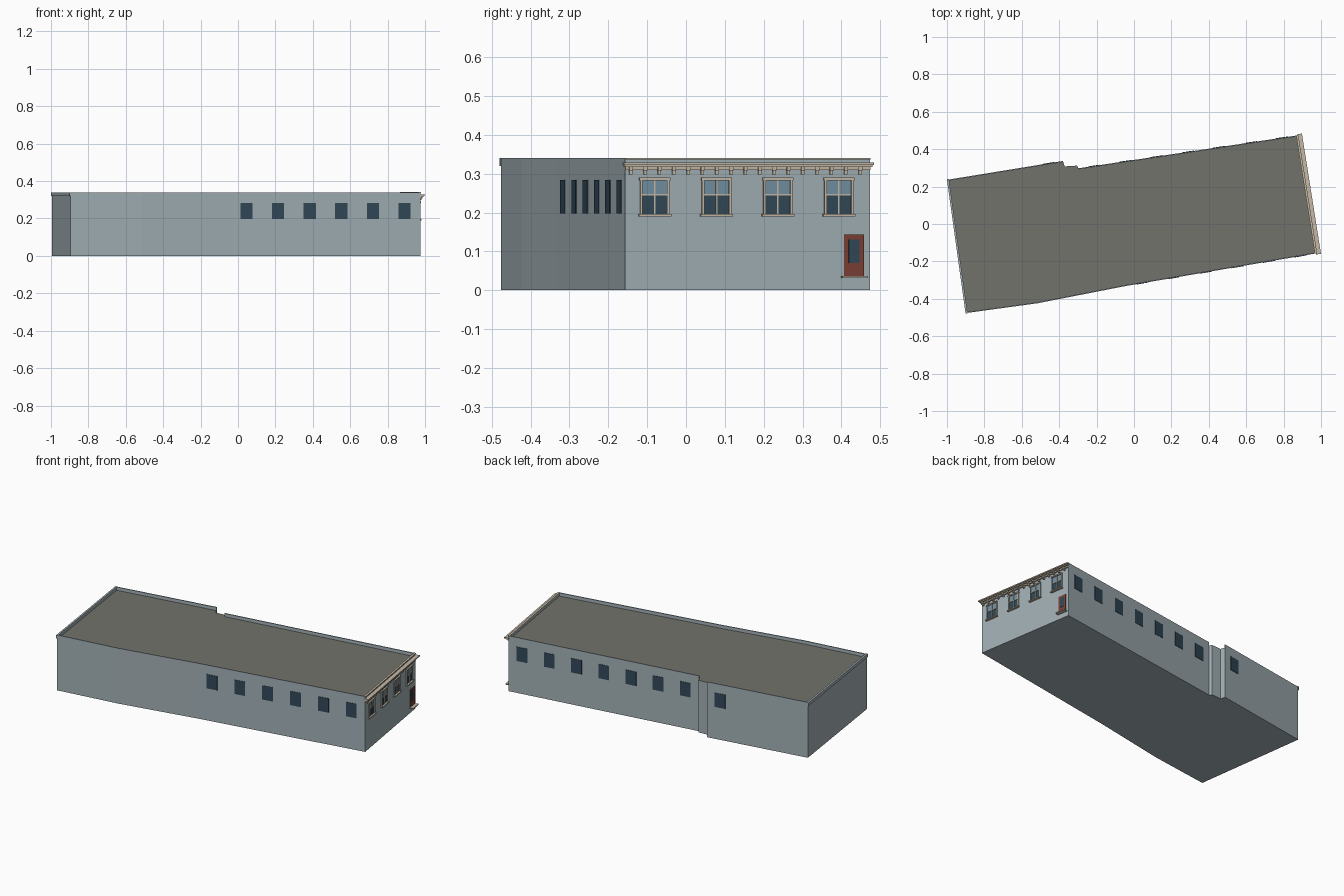
import bpy, bmesh
from mathutils import Vector, Matrix

if "Cube" in bpy.data.objects:
    bpy.data.objects.remove(bpy.data.objects["Cube"])

def mat(name, c):
    m = bpy.data.materials.new(name)
    m.diffuse_color = (*c, 1)
    m.use_nodes = True
    m.node_tree.nodes["Principled BSDF"].inputs["Base Color"].default_value = m.diffuse_color
    return m

WALL = mat("wall_paint", (0.36, 0.43, 0.46))
ROOF = mat("roofing", (0.17, 0.17, 0.15))
TRIM = mat("trim_paint", (0.55, 0.48, 0.38))
DARK = mat("dark_glass", (0.03, 0.065, 0.095))
PALE = mat("pale_glass", (0.17, 0.28, 0.36))
RED = mat("door_paint", (0.20, 0.05, 0.035))

# Footprint, counter-clockwise from the south-west corner
P = [Vector((*p, 0)) for p in [
    (-0.896, -0.476), (-0.516, -0.424), (-0.04, -0.331), (0.975, -0.157),
    (0.875, 0.474), (-0.297, 0.298), (-0.305, 0.312), (-0.37, 0.308),
    (-0.38, 0.337), (-0.995, 0.237)]]
ROOF_Z, TOP_Z = 0.32, 0.34

def finish(name, bm, mats):
    me = bpy.data.meshes.new(name)
    bmesh.ops.recalc_face_normals(bm, faces=bm.faces[:])
    bm.to_mesh(me)
    bm.free()
    for m in mats:
        me.materials.append(m)
    ob = bpy.data.objects.new(name, me)
    bpy.context.collection.objects.link(ob)
    return ob

class Side:
    """Local frame of a wall: s along it, o outwards, z up."""
    def __init__(self, i):
        self.a, b = P[i], P[(i + 1) % len(P)]
        self.len = (b - self.a).length
        self.d = (b - self.a).normalized()
        self.n = Vector((self.d.y, -self.d.x, 0))

    def at_y(self, y):
        return (y - self.a.y) / self.d.y

    def boxes(self, name, m, items):
        # each item: s0, s1, o0, o1, z0, z1
        bm = bmesh.new()
        for s0, s1, o0, o1, z0, z1 in items:
            c = self.a + self.d * (s0 + s1) / 2 + self.n * (o0 + o1) / 2
            c.z = (z0 + z1) / 2
            rot = Matrix((self.d, self.n, (0, 0, 1))).transposed().to_4x4()
            size = Matrix.Diagonal((s1 - s0, o1 - o0, z1 - z0, 1))
            bmesh.ops.create_cube(bm, size=1, matrix=Matrix.Translation(c) @ rot @ size)
        return finish(name, bm, [m])

# Main block with a flat roof
bm = bmesh.new()
low = [bm.verts.new(p) for p in P]
high = [bm.verts.new(p + Vector((0, 0, ROOF_Z))) for p in P]
for i in range(len(P)):
    j = (i + 1) % len(P)
    bm.faces.new((low[i], low[j], high[j], high[i]))
bm.faces.new(low[::-1])
bm.faces.new(high).material_index = 1
finish("main_block", bm, [WALL, ROOF])

# Parapets on the long walls, the jog stays open
names = {0: "south_west", 1: "south_middle", 2: "south_east", 3: "facade",
         4: "north_east", 8: "north_west"}
for i, n in names.items():
    s = Side(i)
    s.boxes(n + "_parapet", WALL, [(0, s.len, -0.006, 0, ROOF_Z, TOP_Z)])
west = Side(9)
west.boxes("west_parapet", WALL, [(-0.003, west.len + 0.003, -0.006, 0.005, ROOF_Z, TOP_Z)])

# Plain side windows
def side_windows(name, i, fractions):
    s = Side(i)
    s.boxes(name, DARK, [(f * s.len - 0.033, f * s.len + 0.033, -0.004, 0.002, 0.197, 0.284)
                         for f in fractions])

side_windows("south_windows", 2, [(k + 0.5) / 6 for k in range(6)])
side_windows("north_windows", 4, [(k + 0.5) / 7 for k in range(7)])
side_windows("north_west_window", 8, [0.127])

# Facade cornice and brackets
F = Side(3)
F.boxes("cornice", TRIM, [
    (-0.006, F.len + 0.006, -0.002, 0.024, 0.322, 0.329),
    (-0.003, F.len + 0.003, -0.002, 0.018, 0.317, 0.322),
    (0, F.len, -0.002, 0.008, 0.309, 0.317),
    (0, F.len, -0.008, 0.004, 0.337, TOP_Z + 0.001)])
mids = [F.at_y(-0.143 + k * 0.0369) for k in range(17)]
F.boxes("cornice_brackets", TRIM,
        [(c - 0.005, c + 0.005, -0.002, 0.014, 0.308, 0.318) for c in mids] +
        [(c - 0.004, c + 0.004, -0.002, 0.009, 0.298, 0.308) for c in mids])

# Facade sash windows
frames, lower, upper = [], [], []
for y in (-0.081, 0.078, 0.236, 0.393):
    c = F.at_y(y)
    w = 0.038
    for e in (-1, 1):
        x = c + e * (w - 0.003)
        frames.append((x - 0.003, x + 0.003, -0.002, 0.007, 0.195, 0.288))
    frames += [(c - w - 0.002, c + w + 0.002, -0.002, 0.009, 0.283, 0.290),
               (c - w - 0.004, c + w + 0.004, -0.002, 0.013, 0.190, 0.196),
               (c - w, c + w, -0.002, 0.005, 0.244, 0.248),
               (c - 0.002, c + 0.002, -0.002, 0.005, 0.195, 0.285)]
    lower.append((c - w + 0.004, c + w - 0.004, -0.003, 0.002, 0.196, 0.246))
    upper.append((c - w + 0.004, c + w - 0.004, -0.003, 0.002, 0.246, 0.284))
F.boxes("facade_window_frames", TRIM, frames)
F.boxes("facade_lower_panes", DARK, lower)
F.boxes("facade_upper_panes", PALE, upper)

# Door with glass and step
c = F.at_y(0.432)
F.boxes("door", RED, [(c - 0.026, c + 0.026, -0.003, 0.004, 0.036, 0.143)])
F.boxes("door_glass", DARK, [(c - 0.014, c + 0.014, 0, 0.006, 0.07, 0.13)])
F.boxes("door_step", TRIM, [(c - 0.033, c + 0.033, -0.002, 0.024, 0.031, 0.037)])
